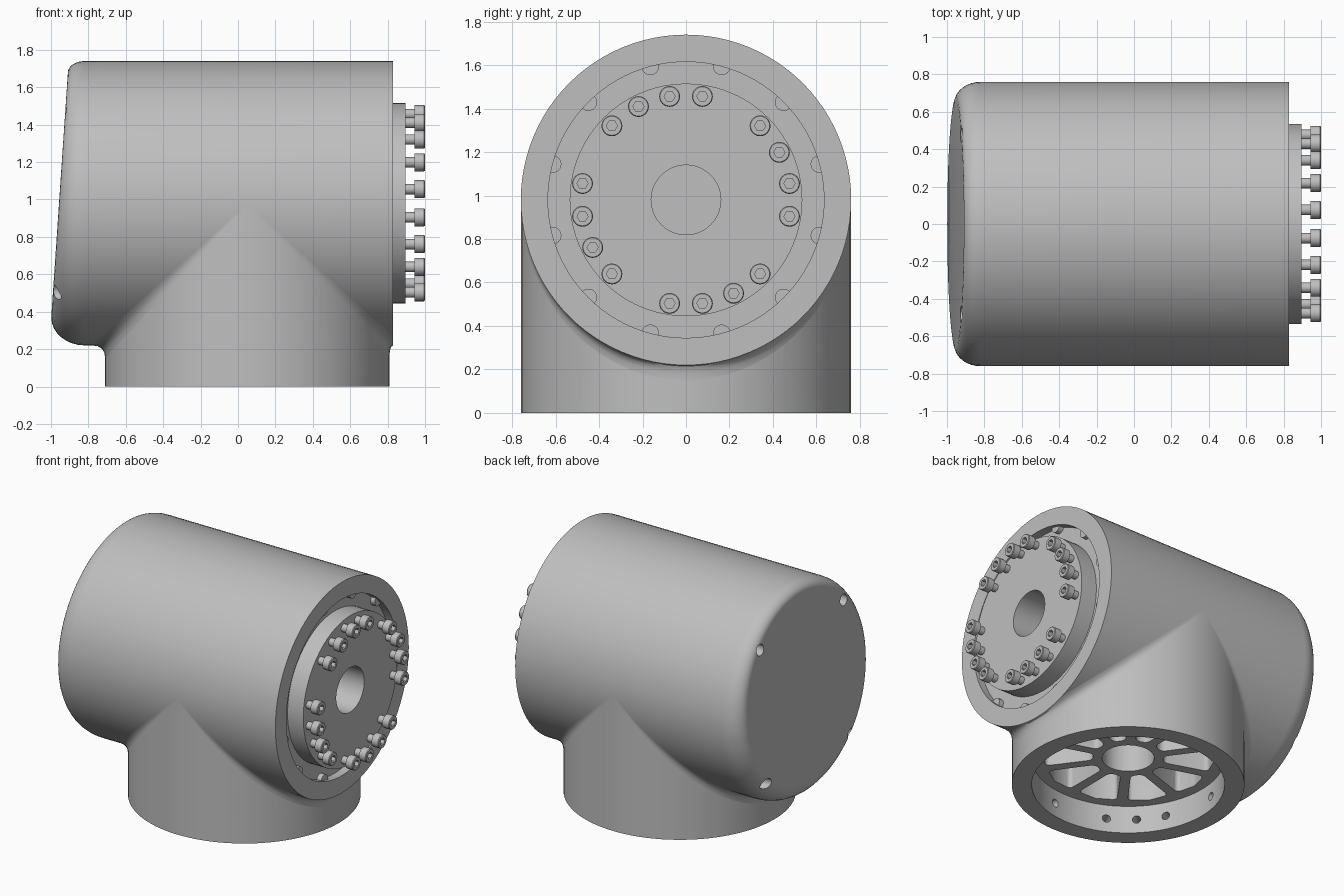
import bpy, bmesh
from math import sin, cos, pi, radians
from mathutils import Matrix, Vector

cube = bpy.data.objects.get("Cube")
if cube:
    bpy.data.objects.remove(cube)

grey = bpy.data.materials.new("machined grey")
grey.use_nodes = True
colour = (0.52, 0.52, 0.52, 1)
grey.diffuse_color = colour
grey.node_tree.nodes["Principled BSDF"].inputs["Base Color"].default_value = colour

R, AXIS_Z, BASE_X = 0.76, 0.98, 0.05
ARM = Matrix.Translation((0, 0, AXIS_Z))
POST = Matrix.Translation((BASE_X, 0, 0)) @ Matrix.Rotation(-pi / 2, 4, 'Y')


def loft(bm, rings, place, sides=96):
    """Closed solid round the local x axis; a ring is (x, r) or a function of angle."""
    loops = []
    for ring in rings:
        loop = []
        for i in range(sides):
            t = 2 * pi * i / sides
            x, r = ring(t) if callable(ring) else ring
            loop.append(bm.verts.new(place @ Vector((x, r * cos(t), r * sin(t)))))
        loops.append(loop)
    for a, b in zip(loops, loops[1:]):
        for i in range(sides):
            j = (i + 1) % sides
            bm.faces.new((a[i], a[j], b[j], b[i]))
    bm.faces.new(loops[0][::-1])
    bm.faces.new(loops[-1])


def finish(bm, name, closed=True):
    if closed:
        bmesh.ops.recalc_face_normals(bm, faces=bm.faces[:])
    mesh = bpy.data.meshes.new(name)
    bm.to_mesh(mesh)
    bm.free()
    mesh.materials.append(grey)
    obj = bpy.data.objects.new(name, mesh)
    bpy.context.collection.objects.link(obj)
    return obj


def smooth(obj):
    bpy.ops.object.select_all(action='DESELECT')
    obj.select_set(True)
    bpy.context.view_layer.objects.active = obj
    bpy.ops.object.shade_smooth_by_angle(angle=radians(32))


def cut(obj, cutters):
    for cutter in cutters:
        mod = obj.modifiers.new("cut", 'BOOLEAN')
        mod.operation, mod.solver, mod.object = 'DIFFERENCE', 'EXACT', cutter
    bpy.context.view_layer.update()
    graph = bpy.context.evaluated_depsgraph_get()
    mesh = bpy.data.meshes.new_from_object(obj.evaluated_get(graph))
    obj.modifiers.clear()
    obj.data = mesh


# Horizontal housing: slanted rounded end, then rim, groove, flange and bore
def end_ring(a):
    def ring(t):
        rf = 0.655 + 0.045 * sin(t)
        face_x = -0.957 + 0.068 * rf * sin(t)
        return face_x + (-0.82 - face_x) * (1 - cos(a)), rf + (R - rf) * sin(a)
    return ring


bm = bmesh.new()
rings = [end_ring(pi / 2 * k / 8) for k in range(9)]
rings += [(0.83, R), (0.83, 0.635), (0.77, 0.635), (0.77, 0.535),
          (0.895, 0.535), (0.895, 0.16), (0.45, 0.16)]
loft(bm, rings, ARM)
housing = finish(bm, "horizontal_housing")

# Vertical base
bm = bmesh.new()
loft(bm, [(0, R), (AXIS_Z, R)], POST)
base = finish(bm, "vertical_base")

# Cutters
bm = bmesh.new()
loft(bm, [(-0.1, 0.63), (0.2, 0.63)], POST)
recess = finish(bm, "recess_cutter")

bm = bmesh.new()
loft(bm, [(0.1, 0.17), (0.6, 0.17)], POST, 48)
for k in range(10):
    spin = Matrix.Translation((BASE_X, 0, 0)) @ Matrix.Rotation(2 * pi * k / 10, 4, 'Z')
    outline = [(0.23, -0.04), (0.53, -0.135), (0.565, 0), (0.53, 0.135), (0.23, 0.04)]
    low, high = ([bm.verts.new(spin @ Vector((x, y, z))) for x, y in outline]
                 for z in (0.1, 0.45))
    bm.faces.new(low[::-1])
    bm.faces.new(high)
    for i in range(5):
        j = (i + 1) % 5
        bm.faces.new((low[i], low[j], high[j], high[i]))
    corners = [bm.edges.get((low[i], high[i])) for i in (0, 1, 3, 4)]
    bmesh.ops.bevel(bm, geom=corners, offset=0.03, segments=4, profile=0.5, affect='EDGES')
pockets = finish(bm, "pocket_cutter")

bm = bmesh.new()
for angle in (171, 207, 225, 243, 279):
    for turn in (0, 180):
        place = (Matrix.Translation((BASE_X, 0, 0.1))
                 @ Matrix.Rotation(radians(angle + turn), 4, 'Z'))
        loft(bm, [(0.55, 0.028), (0.72, 0.028)], place, 20)
wall_holes = finish(bm, "wall_hole_cutter")

bm = bmesh.new()
for sy in (-1, 1):
    for sz in (-1, 1):
        place = Matrix.Translation((0, 0.475 * sy, AXIS_Z + 0.475 * sz))
        loft(bm, [(-1.1, 0.04), (-0.8, 0.04)], place, 24)
end_holes = finish(bm, "end_hole_cutter")

bm = bmesh.new()
loft(bm, [(0.4, 0.7), (1.0, 0.7)], ARM)
clearance = finish(bm, "clearance_cutter")

cut(housing, [pockets, end_holes])
cut(base, [recess, pockets, wall_holes, clearance])
for helper in (recess, pockets, wall_holes, end_holes, clearance):
    bpy.data.objects.remove(helper)
smooth(housing)
smooth(base)

# Fillet where the base meets the housing
bm = bmesh.new()
for side in (-1, 1):
    previous = None
    for i in range(49):
        t = -pi / 2 + pi * i / 48
        x, y = BASE_X + side * R * cos(t), R * sin(t)
        corner = Vector((x, y, AXIS_Z - R * cos(t)))
        k = 0.07 * cos(t)
        reach = k if side < 0 else min(k, max(0, 0.83 - x))
        a, b = corner - Vector((0, 0, k)), corner + Vector((side * reach, 0, 0))
        row = [bm.verts.new(a * (1 - s) ** 2 + corner * 2 * s * (1 - s) + b * s * s)
               for s in (0, 0.25, 0.5, 0.75, 1)]
        if previous:
            for j in range(4):
                quad = (previous[j], row[j], row[j + 1], previous[j + 1])
                bm.faces.new(quad if side > 0 else quad[::-1])
        previous = row
smooth(finish(bm, "junction_fillet", closed=False))


# Socket screws on the flange, four places left empty
def hexagon(x):
    return lambda t: (x, 0.022 / cos(t % (pi / 3) - pi / 6))


bm = bmesh.new()
for k in range(20):
    if k % 5 != 3:
        t = radians(9 + 18 * k)
        place = Matrix.Translation((0, 0.482 * cos(t), AXIS_Z + 0.482 * sin(t)))
        loft(bm, [(0.89, 0.028), (0.945, 0.028), (0.945, 0.048), (0.995, 0.048),
                  (1.0, 0.044), hexagon(1.0), hexagon(0.97)], place, 24)
smooth(finish(bm, "flange_screws"))

# Screw heads half hidden in the groove
bm = bmesh.new()
for k in range(12):
    t = radians(15 + 30 * k)
    place = Matrix.Translation((0, 0.635 * cos(t), AXIS_Z + 0.635 * sin(t)))
    loft(bm, [(0.74, 0.04), (0.805, 0.04)], place, 24)
smooth(finish(bm, "groove_screws"))
